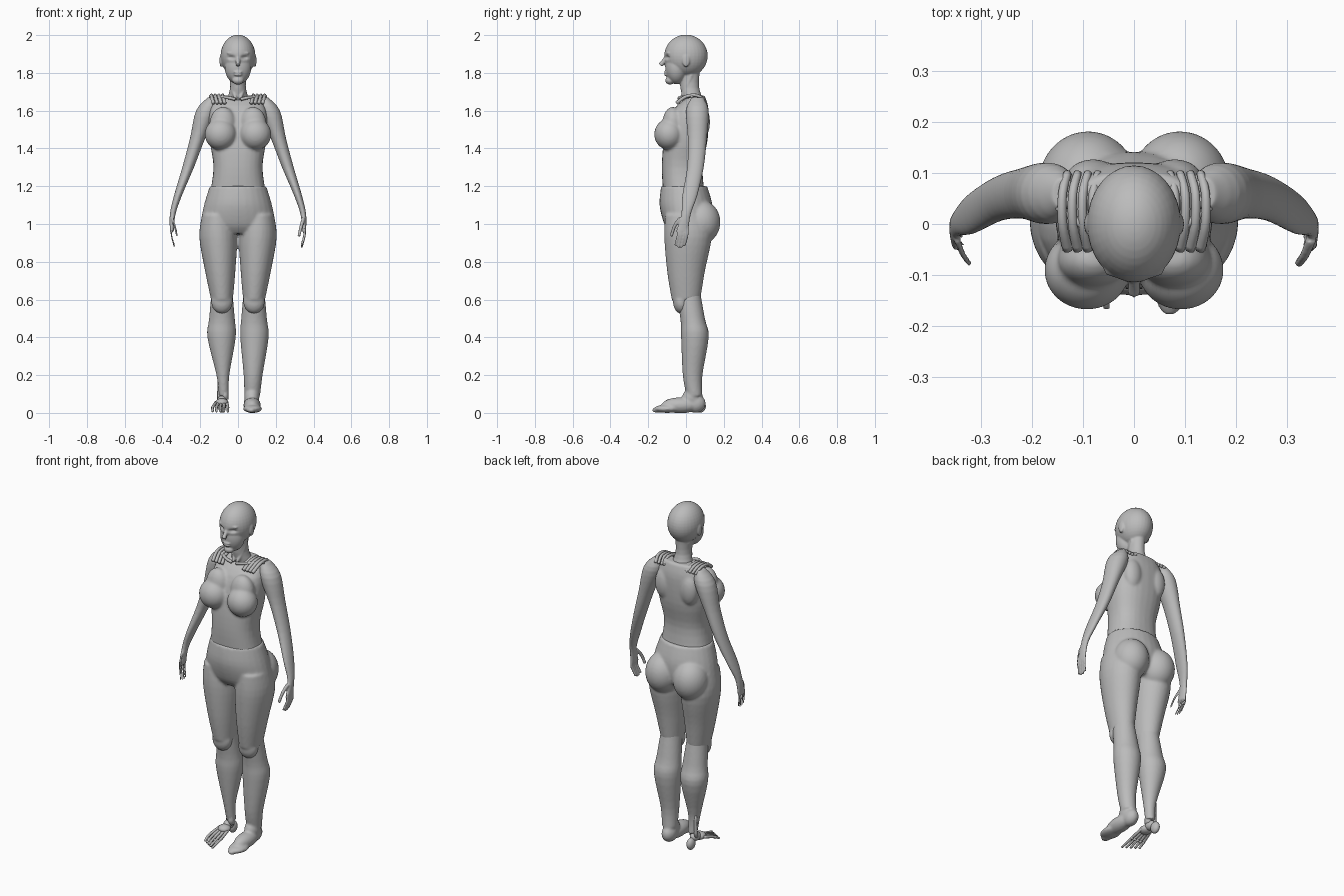
import bpy, bmesh
from math import cos, sin, tau, exp, copysign
from mathutils import Vector

cube = bpy.data.objects.get("Cube")
if cube:
    bpy.data.objects.remove(cube, do_unlink=True)

shade = (0.5, 0.5, 0.5, 1)
grey = bpy.data.materials.new("plain_grey")
grey.use_nodes = True
grey.diffuse_color = shade
grey.node_tree.nodes["Principled BSDF"].inputs["Base Color"].default_value = shade
sides_of_body = {"left": 1, "right": -1}


def spline(rows, steps=4):
    """Smoothly interpolate between neighbouring rows."""
    out = []
    last = len(rows) - 1
    for i in range(last):
        before, start, end, after = [rows[max(0, min(last, i + k))] for k in (-1, 0, 1, 2)]
        for step in range(steps):
            t = step / steps
            row = []
            for a, b, c, d in zip(before, start, end, after):
                leave, arrive = (c - a) / 2, (d - b) / 2
                ease = t * t * (3 - 2 * t)
                row.append(b + (c - b) * ease + leave * t * (1 - t) ** 2 - arrive * t * t * (1 - t))
            out.append(row)
    return out + [list(rows[last])]


def skin_rings(bm, rings):
    """Join rings of points into a closed tube."""
    rings = [[bm.verts.new(point) for point in ring] for ring in rings]
    for lower, upper in zip(rings, rings[1:]):
        for k in range(len(lower)):
            bm.faces.new((lower[k - 1], lower[k], upper[k], upper[k - 1]))
    bm.faces.new(rings[0])
    bm.faces.new(rings[-1])


def limb(bm, rows, side=1, square=1, count=28):
    """Stack of level ovals, each given as height, x, half width, y, half depth."""
    rings = []
    for z, x, width, y, depth in spline(rows):
        ring = []
        for k in range(count):
            c, s = [copysign(abs(v) ** square, v) for v in (cos(tau * k / count), sin(tau * k / count))]
            ring.append((side * (x + width * c), y + depth * s, z))
        rings.append(ring)
    skin_rings(bm, rings)


def strand(bm, points, thick, thin, side=1, count=8):
    """Tapered round tube through points."""
    path = [Vector(point) for point in spline(points)]
    last = len(path) - 1
    rings = []
    for i, centre in enumerate(path):
        along = path[min(i + 1, last)] - path[max(i - 1, 0)]
        across = along.orthogonal().normalized()
        up = along.normalized().cross(across)
        radius = thick + (thin - thick) * i / last
        ring = [centre + radius * (across * cos(tau * k / count) + up * sin(tau * k / count))
                for k in range(count)]
        rings.append([(side * point.x, point.y, point.z) for point in ring])
    skin_rings(bm, rings)


def blob(bm, centre, radii, side=1):
    """Ellipsoid."""
    ball = bmesh.ops.create_uvsphere(bm, u_segments=32, v_segments=20, radius=1)
    for vert in ball["verts"]:
        vert.co = Vector([c + r * p for c, r, p in zip(centre, radii, vert.co)])
        vert.co.x *= side


def finish(name, bm, voxel=0, relaxing=4):
    """Make the object; with a voxel size, fuse its pieces into one skin."""
    bmesh.ops.recalc_face_normals(bm, faces=bm.faces)
    ob = bpy.data.objects.new(name, bpy.data.meshes.new(name))
    bm.to_mesh(ob.data)
    bm.free()
    bpy.context.collection.objects.link(ob)
    if voxel:
        fuse = ob.modifiers.new("fuse", "REMESH")
        fuse.mode = "VOXEL"
        fuse.voxel_size = voxel
        relax = ob.modifiers.new("relax", "SMOOTH")
        relax.iterations = relaxing
        evaluated = ob.evaluated_get(bpy.context.evaluated_depsgraph_get())
        ob.data = bpy.data.meshes.new_from_object(evaluated)
        ob.modifiers.clear()
    ob.data.materials.clear()
    ob.data.materials.append(grey)
    ob.data.polygons.foreach_set("use_smooth", [True] * len(ob.data.polygons))
    return ob


# Head and neck: cranium, face, chin, nose, lips, brows, ears and neck cords
bm = bmesh.new()
blob(bm, (0, 0, 1.89), (.092, .115, .112))
blob(bm, (0, -.05, 1.83), (.07, .06, .09))
blob(bm, (0, -.085, 1.76), (.03, .025, .022))
strand(bm, [(0, -.1, 1.89), (0, -.12, 1.86), (0, -.135, 1.84)], .01, .014)
blob(bm, (0, -.105, 1.804), (.024, .012, .006))
blob(bm, (0, -.105, 1.79), (.022, .012, .006))
limb(bm, [(1.83, 0, .045, .02, .055), (1.72, 0, .042, .02, .05), (1.63, 0, .07, .05, .055)])
for side in sides_of_body.values():
    blob(bm, (.035, -.09, 1.905), (.025, .015, .008), side)
    blob(bm, (.09, 0, 1.865), (.008, .02, .034), side)
    strand(bm, [(.035, .03, 1.79), (.03, 0, 1.72), (.01, -.03, 1.66)], .011, .008, side)
head = finish("head_and_neck", bm, .0045)
for vert in head.data.vertices:
    if vert.co.y < -.04:
        across, up = (abs(vert.co.x) - .035) / .018, (vert.co.z - 1.882) / .01
        vert.co.y += .014 * exp(-across ** 2 - up ** 2)

# Torso with bust and shoulder blades
bm = bmesh.new()
limb(bm, [(1.68, 0, .1, .06, .04), (1.6, 0, .15, .025, .095), (1.45, 0, .15, 0, .115),
          (1.3, 0, .13, -.02, .108), (1.15, 0, .15, -.01, .11)], square=.85)
for side in sides_of_body.values():
    blob(bm, (.092, -.09, 1.475), (.084, .078, .083), side)
    blob(bm, (.08, -.07, 1.53), (.07, .055, .09), side)
    blob(bm, (.08, .085, 1.54), (.055, .042, .09), side)
finish("torso", bm, .008)

# Torn collar: collarbones and shoulder straps
for label, side in sides_of_body.items():
    bm = bmesh.new()
    strand(bm, [(.015, -.035, 1.66), (.06, -.03, 1.67), (.15, .035, 1.675)], .009, .008, side)
    for k in range(4):
        x = .07 + .02 * k
        strand(bm, [(x, -.05, 1.64), (x + .01, 0, 1.675), (x + .01, .06, 1.68), (x, .1, 1.65)],
               .01, .008, side)
    finish(label + "_collarbone_and_straps", bm)

# Knee length leggings: hips, buttocks, thighs and knees
bm = bmesh.new()
limb(bm, [(1.2, 0, .15, -.01, .122), (1.1, 0, .18, 0, .14), (1, 0, .198, .01, .125),
          (.95, 0, .19, .01, .09)])
for side in sides_of_body.values():
    blob(bm, (.09, .08, 1.01), (.097, .102, .115), side)
    limb(bm, [(1.05, .11, .08, 0, .11), (.93, .105, .1, .01, .125), (.75, .094, .08, 0, .1),
              (.6, .085, .058, 0, .076)], side)
    blob(bm, (.085, -.025, .59), (.057, .044, .065), side)
finish("leggings", bm, .008)

# Lower legs: fleshy on the left with a whole foot, wasted at the right ankle
for label, side in sides_of_body.items():
    whole = side > 0
    ankle = .042 if whole else .026
    bm = bmesh.new()
    limb(bm, [(.7, .085, .05, 0, .065), (.5, .085, .068, .035, .065), (.4, .087, .075, .047, .073),
              (.2, .08, ankle + .008, .035, ankle + .01), (.09, .075, ankle, .045, ankle)], side)
    if whole:
        blob(bm, (.07, .05, .05), (.04, .054, .05))
        blob(bm, (.073, .03, .08), (.04, .05, .05))
        blob(bm, (.075, -.03, .04), (.046, .1, .042))
        blob(bm, (.077, -.1, .022), (.05, .07, .022))
        blob(bm, (.07, -.15, .015), (.025, .03, .015))
    finish(label + "_lower_leg", bm, .007)

# Bare bones of the right foot
bm = bmesh.new()
strand(bm, [(.07, .035, .2), (.07, .035, .07)], .015, .02, -1)
strand(bm, [(.1, .055, .2), (.1, .05, .07)], .008, .011, -1)
blob(bm, (.085, .035, .065), (.026, .035, .026), -1)
blob(bm, (.085, .075, .035), (.021, .03, .034), -1)
blob(bm, (.085, -.005, .055), (.034, .035, .022), -1)
for toe in range(5):
    root, spread, tip = .06 + .014 * toe, .006 * (toe - 1), .012 * toe - .165
    strand(bm, [(root, 0, .055), (root + spread, -.08, .03), (root + spread, tip, .008)],
           .009, .006, -1)
    blob(bm, (root + spread, -.08, .028), (.008, .01, .009), -1)
finish("right_foot_bones", bm)

# Arms and hands, the right hand with bony fingers
for label, side in sides_of_body.items():
    thick = .0085 if side > 0 else .0055
    bm = bmesh.new()
    limb(bm, [(1.67, .14, .02, .06, .03), (1.6, .166, .056, .06, .06), (1.45, .215, .04, .06, .05),
              (1.3, .264, .031, .05, .044), (1.15, .318, .021, .02, .04), (1.05, .346, .015, 0, .025),
              (.96, .35, .01, -.02, .033)], side)
    for finger in range(4):
        y = .016 * finger - .042
        strand(bm, [(.35, y, .98), (.352, y, .94), (.336, y - .015, .885 - .012 * sin(finger))],
               thick, thick * .75, side)
    strand(bm, [(.347, -.03, 1.03), (.335, -.06, .99), (.322, -.078, .935)], thick * 1.3, thick, side)
    finish(label + "_arm_and_hand", bm, .0045)
